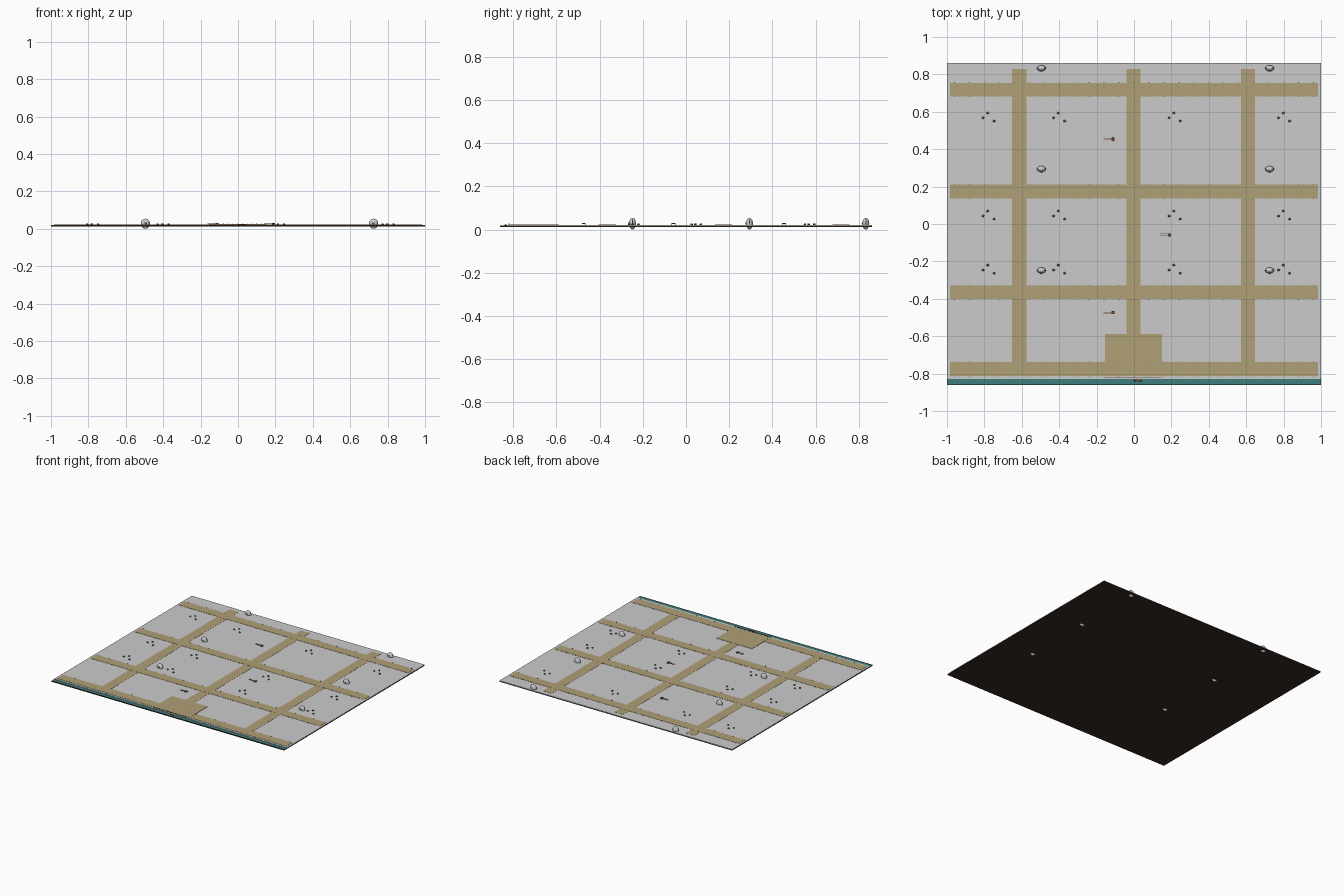
import bpy, math

if "Cube" in bpy.data.objects:
    bpy.data.objects.remove(bpy.data.objects["Cube"])


def material(name, rgb):
    m = bpy.data.materials.new(name)
    m.diffuse_color = (*rgb, 1)
    m.use_nodes = True
    m.node_tree.nodes["Principled BSDF"].inputs["Base Color"].default_value = m.diffuse_color
    return m


EARTH = material("earth", (0.04, 0.025, 0.018))
SAND = material("sand", (0.43, 0.35, 0.18))
WATER = material("water", (0.05, 0.2, 0.21))
WOOD = material("wood", (0.2, 0.09, 0.05))
DARK = material("dark_stone", (0.1, 0.11, 0.1))


def finish(name, mat):
    o = bpy.context.object
    o.name = name
    if mat:
        o.data.materials.append(mat)
    return o


def box(name, x, y, z, mat=None):
    bpy.ops.mesh.primitive_cube_add(
        size=1, location=[(a + b) / 2 for a, b in (x, y, z)])
    o = bpy.context.object
    o.scale = [b - a for a, b in (x, y, z)]
    return finish(name, mat)


def ball(name, loc, scale, mat=None, seg=12, rings=8):
    bpy.ops.mesh.primitive_uv_sphere_add(
        segments=seg, ring_count=rings, radius=1, location=loc)
    bpy.context.object.scale = scale
    return finish(name, mat)


TOP = 0.021

# Ground layers and canal along the front
box("earth_base", (-1, 1), (-0.862, 0.862), (0.012, 0.017), EARTH)
box("ground", (-1, 1), (-0.828, 0.862), (0.017, TOP))
box("canal_water", (-1, 1), (-0.859, -0.828), (0.017, 0.0185), WATER)
box("canal_edge", (-1, 1), (-0.862, -0.859), (0.017, 0.0195), EARTH)

# Street grid and square by the canal
for y in (0.718, 0.174, -0.365, -0.775):
    box("cross_street", (-0.985, 0.985), (y - 0.037, y + 0.037),
        (TOP - 0.001, TOP + 0.0015), SAND)
for x in (-0.613, -0.002, 0.61):
    box("long_street", (x - 0.038, x + 0.038), (-0.775, 0.828),
        (TOP - 0.001, TOP + 0.001), SAND)
box("square", (-0.155, 0.151), (-0.812, -0.589), (TOP - 0.001, TOP + 0.002), SAND)

# Small kerb stones along the cross streets (one linked mesh)
kerb = box("kerb_stone", (-0.962, -0.958), (0.755, 0.758), (TOP, TOP + 0.003), DARK)
for y in (0.718, 0.174, -0.365, -0.775):
    for side in (-1, 1):
        for i in range(25):
            k = kerb.copy()
            k.location = (-0.96 + i * 0.08, y + side * 0.0385, TOP + 0.001)
            bpy.context.collection.objects.link(k)
bpy.data.objects.remove(kerb)

# Round stones with a dark rim and a little basin in front
for x in (-0.495, 0.725):
    for y in (0.833, 0.294, -0.248):
        ball("round_stone", (x, y, 0.027), (0.024, 0.016, 0.027), None, 16, 10)
        bpy.ops.mesh.primitive_torus_add(
            location=(x, y, 0.029), rotation=(math.pi / 2, 0, 0),
            major_radius=0.022, minor_radius=0.0025,
            major_segments=20, minor_segments=6)
        finish("stone_rim", DARK)
        ball("stone_front", (x, y - 0.015, 0.029), (0.006, 0.004, 0.006), WATER, 8, 6)

# Clusters of three shrubs in each block
for x in (-0.78, -0.403, 0.215, 0.8):
    for y in (0.57, 0.045, -0.244):
        for dx, dy in ((-0.027, -0.002), (-0.002, 0.024), (0.032, -0.019)):
            ball("shrub", (x + dx, y + dy, TOP + 0.003), (0.007, 0.006, 0.005), DARK, 8, 6)

# Hand carts: shafts, body and two wheels
for x, y in ((-0.112, 0.454), (0.19, -0.057), (-0.112, -0.475)):
    for s in (-1, 1):
        box("cart_shaft", (x - 0.052, x), (y + s * 0.004 - 0.001, y + s * 0.004 + 0.001),
            (TOP + 0.004, TOP + 0.006), WOOD)
        bpy.ops.mesh.primitive_cylinder_add(
            vertices=12, radius=0.005, depth=0.002,
            location=(x, y + s * 0.009, TOP + 0.005), rotation=(math.pi / 2, 0, 0))
        finish("cart_wheel", DARK)
    box("cart_body", (x - 0.009, x + 0.009), (y - 0.007, y + 0.007),
        (TOP + 0.004, TOP + 0.009), WOOD)

# Canal landing: rail, posts and a small boat
box("landing_rail", (-0.155, 0.151), (-0.821, -0.818), (TOP + 0.003, TOP + 0.005), WOOD)
for i in range(13):
    x = -0.153 + i * 0.0252
    box("rail_post", (x - 0.0015, x + 0.0015), (-0.8215, -0.8175), (TOP - 0.001, TOP + 0.006), WOOD)
ball("boat", (0.02, -0.836, 0.02), (0.024, 0.006, 0.004), WOOD, 10, 6)
